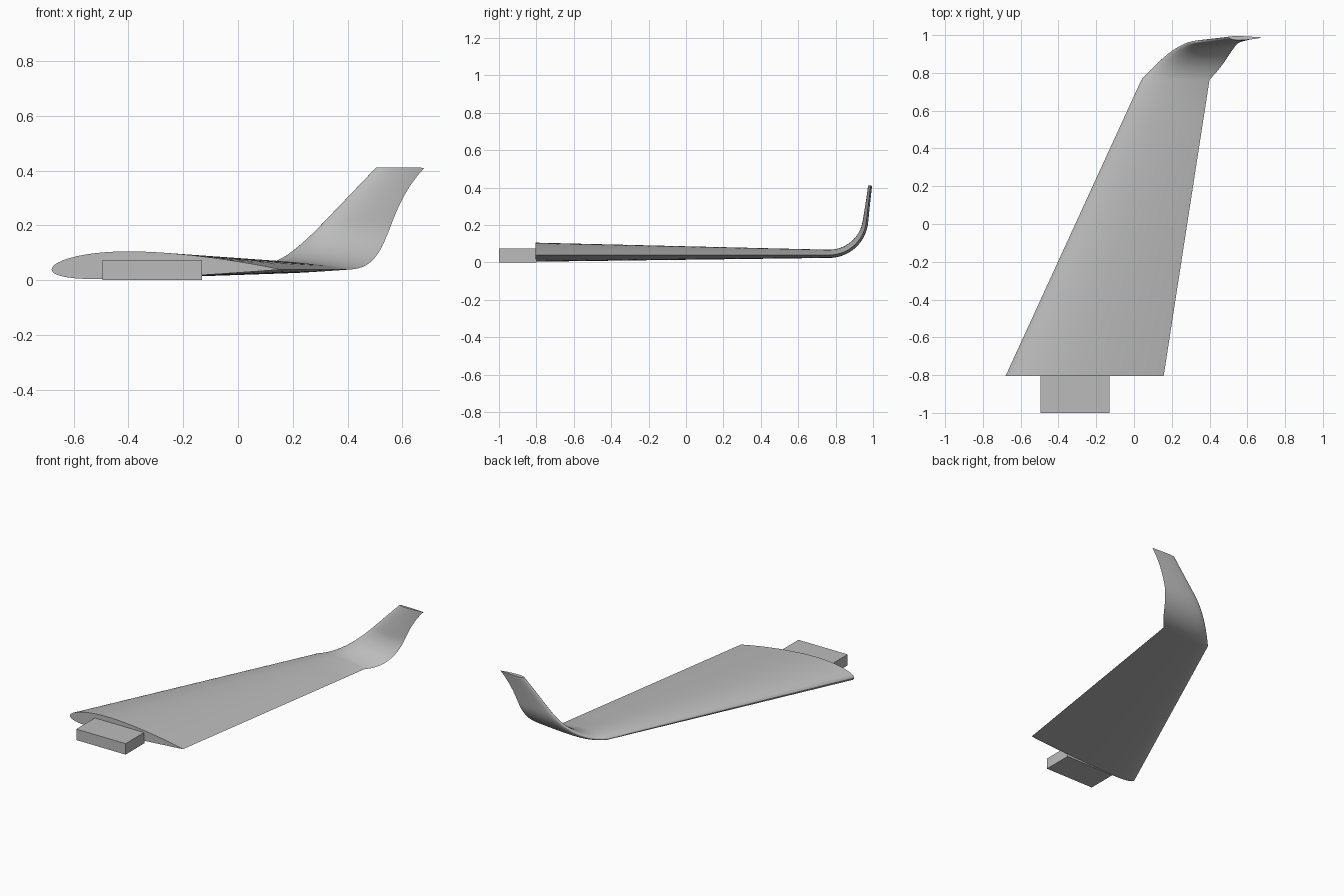
import bpy, bmesh
from math import sin, cos, pi, radians, sqrt

if "Cube" in bpy.data.objects:
    bpy.data.objects.remove(bpy.data.objects["Cube"], do_unlink=True)

grey = bpy.data.materials.new("plain grey")
grey.use_nodes = True
colour = (0.5, 0.5, 0.5, 1)
grey.diffuse_color = colour
grey.node_tree.nodes["Principled BSDF"].inputs["Base Color"].default_value = colour


def finish(name, bm):
    bmesh.ops.recalc_face_normals(bm, faces=bm.faces)
    mesh = bpy.data.meshes.new(name)
    bm.to_mesh(mesh)
    bm.free()
    mesh.materials.append(grey)
    obj = bpy.data.objects.new(name, mesh)
    bpy.context.collection.objects.link(obj)
    return obj


def airfoil(steps, thickness=0.12, camber=0.02, peak=0.4):
    """Closed loop of (along chord, height) points for a unit chord."""
    upper, lower = [], []
    for i in range(steps + 1):
        c = (1 - cos(pi * i / steps)) / 2
        half = 5 * thickness * (0.2969 * sqrt(c) - 0.126 * c - 0.3516 * c**2
                                + 0.2843 * c**3 - 0.1036 * c**4)
        if c < peak:
            mid = camber / peak**2 * (2 * peak * c - c * c)
        else:
            mid = camber / (1 - peak)**2 * (1 - 2 * peak + 2 * peak * c - c * c)
        upper.append((c, mid + half))
        lower.append((c, mid - half))
    return upper + lower[-2:0:-1]


def hermite(a, b, slope_a, slope_b, u):
    return (a * (1 - 3 * u**2 + 2 * u**3) + slope_a * u * (1 - u)**2
            + b * (3 * u**2 - 2 * u**3) + slope_b * u**2 * (u - 1))


# Stations: y, z, bank angle, leading edge x, trailing edge x
BASE, KINK, RADIUS, TIP_Z = 0.039, 0.765, 0.2, 0.41
BANK = radians(83)
arc = RADIUS * BANK
arc_y = KINK + RADIUS * sin(BANK)
arc_z = BASE + RADIUS * (1 - cos(BANK))
straight = (TIP_Z - arc_z) / sin(BANK)
total = arc + straight

stations = []
for i in range(9):                      # straight tapered wing
    u = i / 8
    stations.append((-0.805 + u * (KINK + 0.805), BASE, 0,
                     -0.68 + 0.72 * u, 0.157 + 0.243 * u))
for i in range(1, 33):                  # upswept blended winglet
    u = i / 32
    s = u * total
    bank = min(s / RADIUS, BANK)
    extra = max(s - arc, 0)
    stations.append((KINK + RADIUS * sin(bank) + extra * cos(BANK),
                     BASE + RADIUS * (1 - cos(bank)) + extra * sin(BANK),
                     bank, 0.04 + 0.463 * u, hermite(0.4, 0.68, 0.5, 0.45, u)))

# Wing and winglet lofted as one skin
bm = bmesh.new()
section = airfoil(28)
rings = []
for y, z, bank, lead, trail in stations:
    chord = trail - lead
    rings.append([bm.verts.new((lead + c * chord, y - h * chord * sin(bank),
                                z + h * chord * cos(bank))) for c, h in section])
n = len(section)
for a, b in zip(rings, rings[1:]):
    for i in range(n):
        j = (i + 1) % n
        bm.faces.new((a[i], a[j], b[j], b[i]))
bm.faces.new(rings[0])
bm.faces.new(rings[-1])
wing = finish("wing_with_winglet", bm)
bpy.context.view_layer.objects.active = wing
wing.select_set(True)
bpy.ops.object.shade_smooth_by_angle(angle=radians(30))

# Mounting block at the root
bm = bmesh.new()
bmesh.ops.create_cube(bm, size=1)
bmesh.ops.scale(bm, verts=bm.verts, vec=(0.364, 0.2, 0.073))
bmesh.ops.translate(bm, verts=bm.verts, vec=(-0.313, -0.9, 0.0365))
finish("root_mounting_block", bm)
